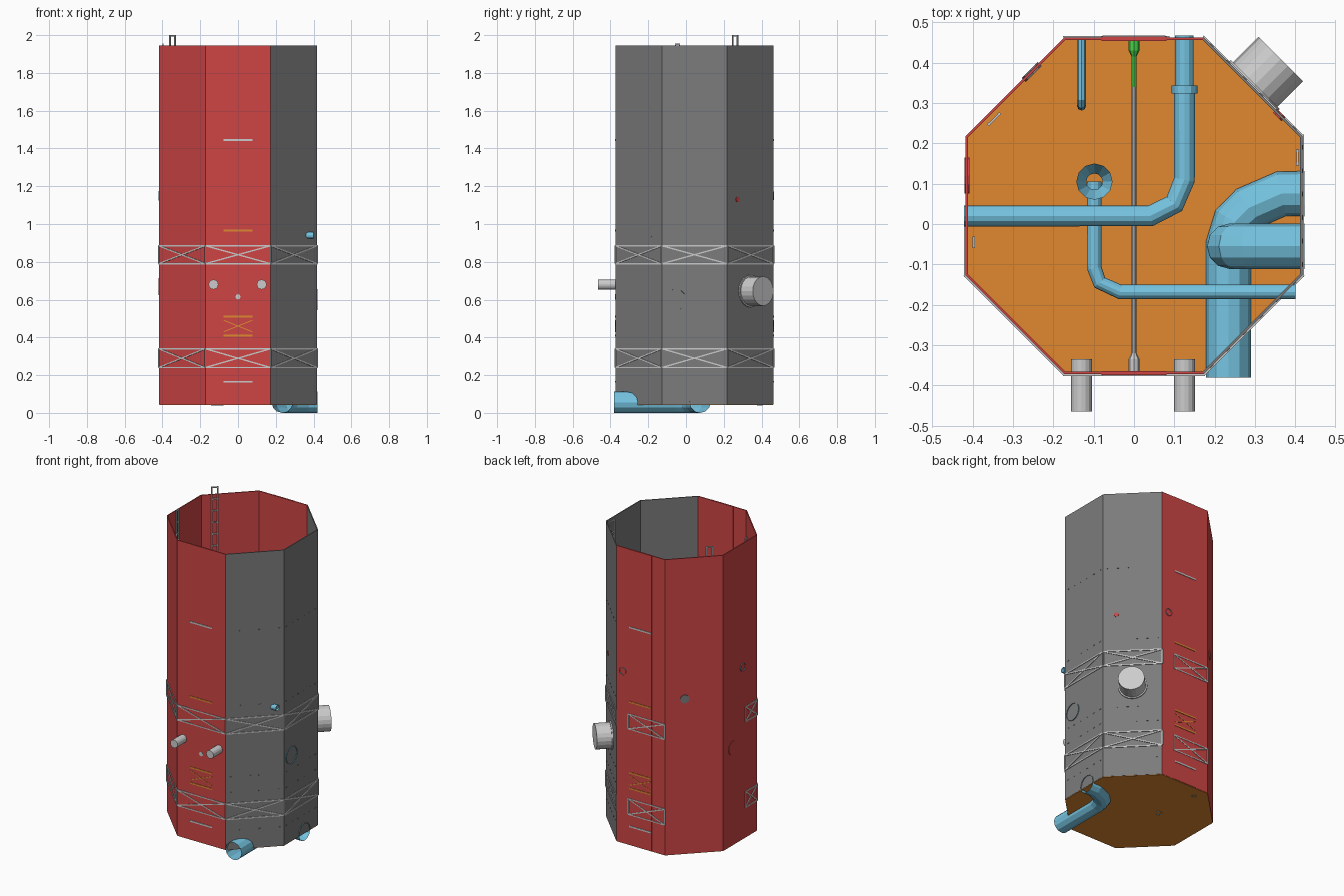
import bpy, bmesh
from math import radians, sin, cos, tan, pi
from mathutils import Vector

if "Cube" in bpy.data.objects:
    bpy.data.objects.remove(bpy.data.objects["Cube"])

A = 0.417                      # octagon apothem
H = A * tan(radians(22.5))     # half side
CEN = Vector((0, 0.045, 0))
Z0, Z1 = 0.045, 1.945


def mat(name, c):
    m = bpy.data.materials.new(name)
    m.diffuse_color = (*c, 1)
    m.use_nodes = True
    m.node_tree.nodes["Principled BSDF"].inputs["Base Color"].default_value = m.diffuse_color
    return m


RED = mat("red", (0.62, 0.06, 0.06))
DARK = mat("dark_grey", (0.2, 0.2, 0.2))
ORANGE = mat("orange", (0.75, 0.25, 0.03))
BLUE = mat("blue", (0.18, 0.55, 0.75))
GREEN = mat("green", (0.06, 0.65, 0.06))


def finish(name, bm, material=None):
    bmesh.ops.recalc_face_normals(bm, faces=bm.faces)
    me = bpy.data.meshes.new(name)
    bm.to_mesh(me)
    bm.free()
    ob = bpy.data.objects.new(name, me)
    bpy.context.collection.objects.link(ob)
    if material:
        me.materials.append(material)
    return ob


def frame(i):
    a = radians(45 * i)
    return Vector((cos(a), sin(a), 0)), Vector((-sin(a), cos(a), 0))


def on_face(i, u, z, d=0.0):
    n, t = frame(i)
    return CEN + n * (A + d) + t * u + Vector((0, 0, z))


def prism(bm, pts, z0, z1):
    lo = [bm.verts.new((p[0], p[1], z0)) for p in pts]
    hi = [bm.verts.new((p[0], p[1], z1)) for p in pts]
    bm.faces.new(lo)
    bm.faces.new(hi)
    for k in range(len(pts)):
        j = (k + 1) % len(pts)
        bm.faces.new((lo[k], lo[j], hi[j], hi[k]))


def beam(bm, a, b, w, d, n):
    # rectangular bar from a to b, depth d along n
    s = (b - a).normalized().cross(n) * (w / 2)
    e = n * (d / 2)
    r = [[bm.verts.new(p + x) for x in (s + e, s - e, -s - e, -s + e)] for p in (a, b)]
    bm.faces.new(r[0])
    bm.faces.new(r[1])
    for k in range(4):
        j = (k + 1) % 4
        bm.faces.new((r[0][k], r[0][j], r[1][j], r[1][k]))


def pipe(name, path, r, material=BLUE, res=4, caps=False, radii=None):
    # faceted tube along a path; open ends unless capped
    cu = bpy.data.curves.new(name, 'CURVE')
    cu.dimensions = '3D'
    cu.bevel_depth = r
    cu.bevel_resolution = res
    cu.use_fill_caps = caps
    sp = cu.splines.new('POLY')
    sp.points.add(len(path) - 1)
    for k, p in enumerate(path):
        sp.points[k].co = (*p, 1)
        sp.points[k].radius = radii[k] if radii else 1
    sp.use_smooth = False
    tmp = bpy.data.objects.new(name + "_path", cu)
    bpy.context.collection.objects.link(tmp)
    dg = bpy.context.evaluated_depsgraph_get()
    me = bpy.data.meshes.new_from_object(tmp.evaluated_get(dg))
    bpy.data.objects.remove(tmp)
    me.name = name
    me.materials.clear()
    if material:
        me.materials.append(material)
    ob = bpy.data.objects.new(name, me)
    bpy.context.collection.objects.link(ob)
    return ob


# wall panels
NAMES = ["right", "back_right", "back", "back_left", "left", "front_left", "front", "front_right"]
for i, nm in enumerate(NAMES):
    bm = bmesh.new()
    th = 0.006
    hi = (A - th) * tan(radians(22.5))
    prism(bm, [on_face(i, -H, 0), on_face(i, H, 0), on_face(i, hi, 0, -th), on_face(i, -hi, 0, -th)], Z0, Z1)
    finish(nm + "_wall", bm, DARK if i in (0, 1, 7) else RED)

# middle strips on the front and back
for i in (2, 6):
    bm = bmesh.new()
    prism(bm, [on_face(i, u, 0, d) for u, d in ((-.08, .002), (.08, .002), (.08, -.008), (-.08, -.008))], Z0, Z1)
    finish(NAMES[i] + "_strip", bm, RED)

# floor
bm = bmesh.new()
prism(bm, [on_face(i, H, 0, -0.002) for i in range(8)], Z0 - 0.003, Z0 + 0.005)
finish("floor", bm, ORANGE)

# cross-braced bands around the outside
bays = [(i, -H, H) for i in (0, 1, 5, 6, 7)] + [(2, -0.085, H), (4, 0.05, H)]
bm = bmesh.new()
for z0, z1 in ((0.24, 0.34), (0.79, 0.885)):
    for i, u0, u1 in bays:
        n, t = frame(i)
        P = lambda u, z: on_face(i, u, z, 0.002)
        for a, b in (((u0, z0), (u1, z0)), ((u0, z1), (u1, z1)), ((u0, z0), (u1, z1)),
                     ((u0, z1), (u1, z0)), ((u0, z0), (u0, z1)), ((u1, z0), (u1, z1))):
            beam(bm, P(*a), P(*b), 0.007, 0.004, n)
finish("brace_bands", bm)

# short bars and braces on the strips
grey, amber = bmesh.new(), bmesh.new()
for i in (2, 6):
    n, t = frame(i)
    for z in (0.165, 0.41, 0.51, 0.965, 1.445):
        beam(grey if z in (0.165, 1.445) else amber, on_face(i, -.078, z, .002), on_face(i, .078, z, .002), 0.01, 0.006, n)
    for s in (-1, 1):
        beam(amber, on_face(i, -.075, .46 - s * .03, .002), on_face(i, .075, .46 + s * .03, .002), 0.005, 0.004, n)
finish("strip_bars", grey)
finish("strip_braces", amber, ORANGE)

# fastener dashes on the side panels
bm = bmesh.new()
for i in (0, 1, 7):
    n, t = frame(i)
    for z in (0.165, 0.41, 0.51, 0.965, 1.445):
        for k in range(6):
            u = -0.145 + 0.058 * k
            beam(bm, on_face(i, u - .006, z), on_face(i, u + .006, z), 0.005, 0.003, n)
finish("panel_fasteners", bm, DARK)

# ladders inside the walls
def ladder(name, i, u, w, top, d=-0.02):
    bm = bmesh.new()
    n, t = frame(i)
    for s in (-w / 2, w / 2):
        beam(bm, on_face(i, u + s, 0.05, d), on_face(i, u + s, top, d), 0.007, 0.007, n)
    z = top - 0.0035
    while z > 0.08:
        beam(bm, on_face(i, u - w / 2, z, d), on_face(i, u + w / 2, z, d), 0.007, 0.006, n)
        z -= 0.075
    return finish(name, bm)


ladder("tall_ladder", 3, 0.093, 0.036, 2.0)
ladder("left_ladder", 4, 0.09, 0.022, 1.955)
ladder("right_ladder", 0, 0.12, 0.033, 1.93, -0.012)

# drain pipe half sunk in the floor
pipe("drain_pipe", [(.422, .075, .056), (.365, .075, .056), (.285, .04, .056), (.25, .005, .056),
                    (.234, -.05, .056), (.234, -.38, .056)], 0.056)

# outlet pipe dropping to the drain
pipe("outlet_pipe", [(.422, -.055, .6), (.28, -.055, .6), (.25, -.055, .587), (.236, -.055, .555),
                     (.236, -.055, .06)], 0.056)

# inlet pipe with collar
pipe("inlet_pipe", [(-.421, .02, 1.15), (.04, .02, 1.15), (.1, .05, 1.15), (.125, .11, 1.15),
                    (.125, .33, 1.15)], 0.026)
pipe("inlet_stub", [(.125, .33, 1.15), (.125, .467, 1.15)], 0.023)
pipe("inlet_collar", [(.125, .323, 1.15), (.125, .343, 1.15)], 0.032, caps=True)

# overflow funnel and its pipe
pipe("funnel_stem", [(-.098, .105, .04), (-.098, .105, 1.0)], 0.02)
pipe("funnel", [(-.098, .105, 1.0), (-.098, .105, 1.05), (-.098, .105, 1.07)], 0.045, radii=[.45, 1, 1])
pipe("overflow_pipe", [(-.098, .105, .94), (-.098, -.11, .94), (-.085, -.145, .94), (-.035, -.168, .94),
                       (.4, -.168, .94)], 0.018)

# gooseneck at the back
pipe("gooseneck", [(-.13, .462, 1.0), (-.13, .31, 1.0), (-.13, .296, .99), (-.13, .292, .95)], 0.011, res=2)
pipe("gooseneck_riser", [(-.13, .39, .04), (-.13, .39, 1.02)], 0.014, res=2)

# tie rod across the tank
pipe("tie_rod", [(0, -.33, .615), (0, .34, .615)], 0.006, None, 2)
pipe("tie_rod_front_end", [(0, -.376, .615), (0, -.335, .615), (0, -.32, .615)], 0.014, None, 2, True, [1, 1, .45])
pipe("tie_rod_back_end", [(0, .34, .615), (0, .415, .615), (0, .43, .615), (0, .457, .615)], 0.014,
     GREEN, 2, True, [.45, .45, 1, 1])

# front nozzles
for x, nm in ((-.13, "left"), (.125, "right")):
    pipe(nm + "_nozzle", [(x, -.335, .68), (x, -.465, .68)], 0.026, None, 6, True)

# manway on the back right wall
pipe("manway", [on_face(1, 0, .645, d) for d in (-.005, .097)], 0.078, None, 8, True)
pipe("manway_rim", [on_face(1, 0, .645, d) for d in (-.005, .008)], 0.086, None, 8, True)

# small ports
pipe("left_port", [on_face(4, -.075, .67, d) for d in (-.01, .003)], 0.045, RED, 4, True)
pipe("back_left_port", [on_face(3, -.055, 1.04, d) for d in (-.01, .004)], 0.028, DARK, 2, True)
pipe("back_right_port", [on_face(1, -.095, 1.13, d) for d in (-.01, .004)], 0.015, RED, 1, True)
pipe("left_standpipe", [(-.4, -.095, .05), (-.4, -.095, .5)], 0.011, None, 3)
